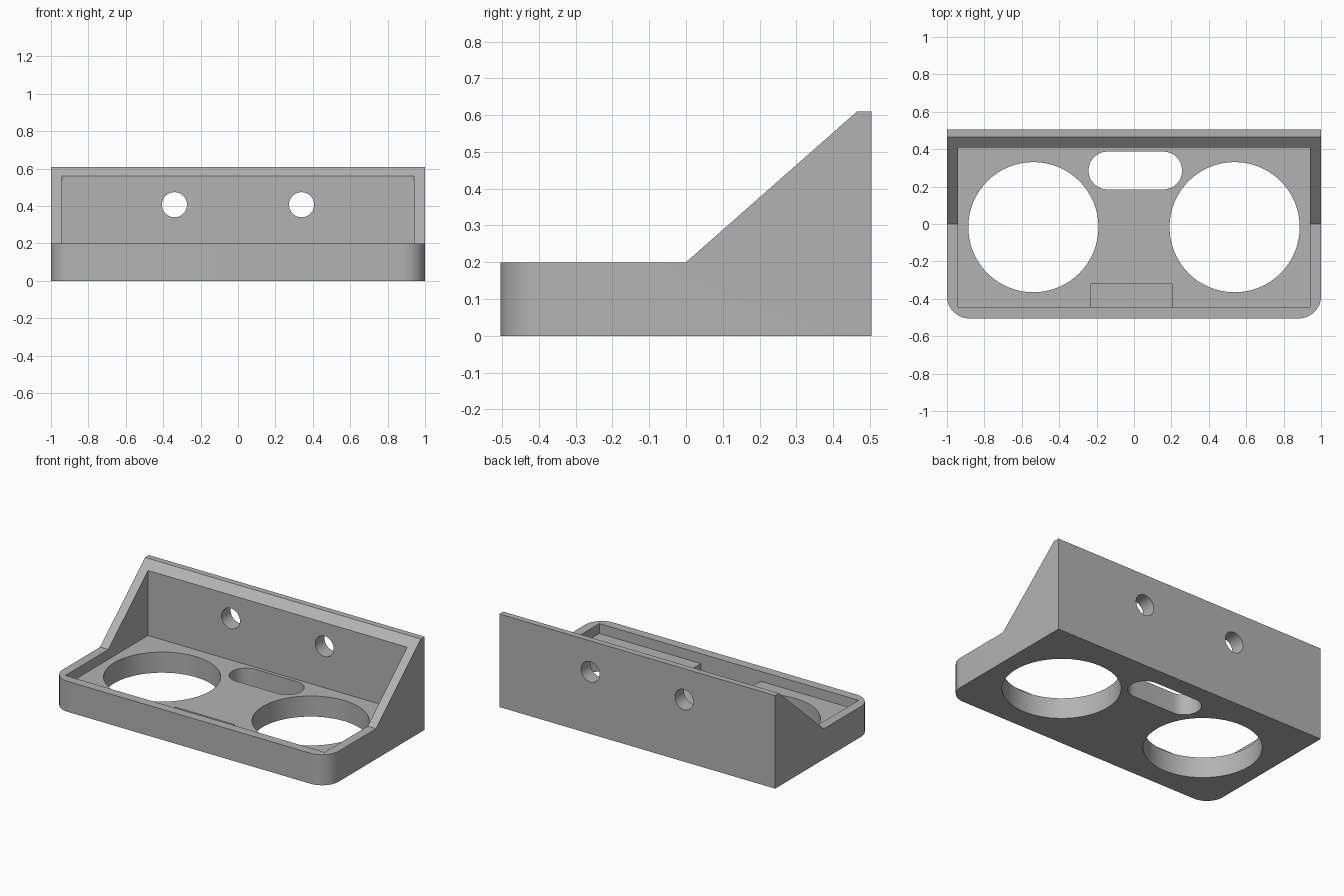
import bpy, bmesh, math
from mathutils import Matrix, Vector

cube = bpy.data.objects.get("Cube")
if cube:
    bpy.data.objects.remove(cube, do_unlink=True)

GREY = (0.45, 0.45, 0.45, 1)
grey = bpy.data.materials.new("plain grey")
grey.use_nodes = True
grey.diffuse_color = GREY
grey.node_tree.nodes["Principled BSDF"].inputs["Base Color"].default_value = GREY

FLOOR = 0.135


def make_object(name, bm):
    bmesh.ops.recalc_face_normals(bm, faces=bm.faces)
    mesh = bpy.data.meshes.new(name)
    bm.to_mesh(mesh)
    bm.free()
    mesh.materials.append(grey)
    obj = bpy.data.objects.new(name, mesh)
    bpy.context.collection.objects.link(obj)
    return obj


def prism(points, shift):
    """Extrude a closed outline along a vector."""
    bm = bmesh.new()
    face = bm.faces.new([bm.verts.new(p) for p in points])
    out = bmesh.ops.extrude_face_region(bm, geom=[face])
    verts = [g for g in out["geom"] if isinstance(g, bmesh.types.BMVert)]
    bmesh.ops.translate(bm, verts=verts, vec=shift)
    return bm


def cut(target, bm):
    """Subtract a solid from the target and discard the cutter."""
    cutter = make_object("cutter", bm)
    cutter.hide_render = True
    mod = target.modifiers.new("cut", 'BOOLEAN')
    mod.operation = 'DIFFERENCE'
    mod.solver = 'EXACT'
    mod.object = cutter
    bpy.context.view_layer.objects.active = target
    bpy.ops.object.modifier_apply(modifier=mod.name)
    bpy.data.objects.remove(cutter, do_unlink=True)


def box(x0, x1, y0, y1, z0, z1):
    return prism([(x0, y0, z0), (x1, y0, z0), (x1, y1, z0), (x0, y1, z0)],
                 (0, 0, z1 - z0))


def cylinder(x, y, z, radius, depth, matrix=Matrix()):
    bm = bmesh.new()
    bmesh.ops.create_cone(bm, cap_ends=True, segments=64, radius1=radius,
                          radius2=radius, depth=depth,
                          matrix=Matrix.Translation((x, y, z)) @ matrix)
    return bm


# Body: side profile extruded across the width
profile = [(-0.505, 0), (0.505, 0), (0.505, 0.61), (0.465, 0.61), (0, 0.2), (-0.505, 0.2)]
bm = prism([(-1, y, z) for y, z in profile], (2, 0, 0))

# Rounded front corners
corners = [e for e in bm.edges
           if all(v.co.y < -0.5 for v in e.verts)
           and abs(e.verts[0].co.z - e.verts[1].co.z) > 0.1]
bmesh.ops.bevel(bm, geom=corners, offset=0.12, segments=16, profile=0.5, affect='EDGES')
body = make_object("wall_holder", bm)

# Tray recess and the small pocket in its floor
cut(body, box(-0.94, 0.94, -0.445, 0.41, FLOOR, 1))
cut(body, box(-0.23, 0.203, -0.445, -0.32, 0.05, FLOOR + 0.03))

# Large round openings and screw holes in the back
sideways = Matrix.Rotation(math.pi / 2, 4, 'X')
for side in (-1, 1):
    cut(body, cylinder(side * 0.538, -0.017, 0.1, 0.348, 0.6))
    cut(body, cylinder(side * 0.34, 0.46, 0.407, 0.067, 0.4, sideways))

# Stadium slot between the openings
slot = []
for end, start in ((0.156, -math.pi / 2), (-0.142, math.pi / 2)):
    for i in range(25):
        a = start + math.pi * i / 24
        slot.append(Vector((end + 0.101 * math.cos(a), 0.286 + 0.101 * math.sin(a), -0.2)))
cut(body, prism(slot, (0, 0, 0.6)))

# Smooth the round walls, keep the edges crisp
bpy.ops.object.select_all(action='DESELECT')
body.select_set(True)
bpy.context.view_layer.objects.active = body
bpy.ops.object.shade_smooth_by_angle(angle=math.radians(30))
